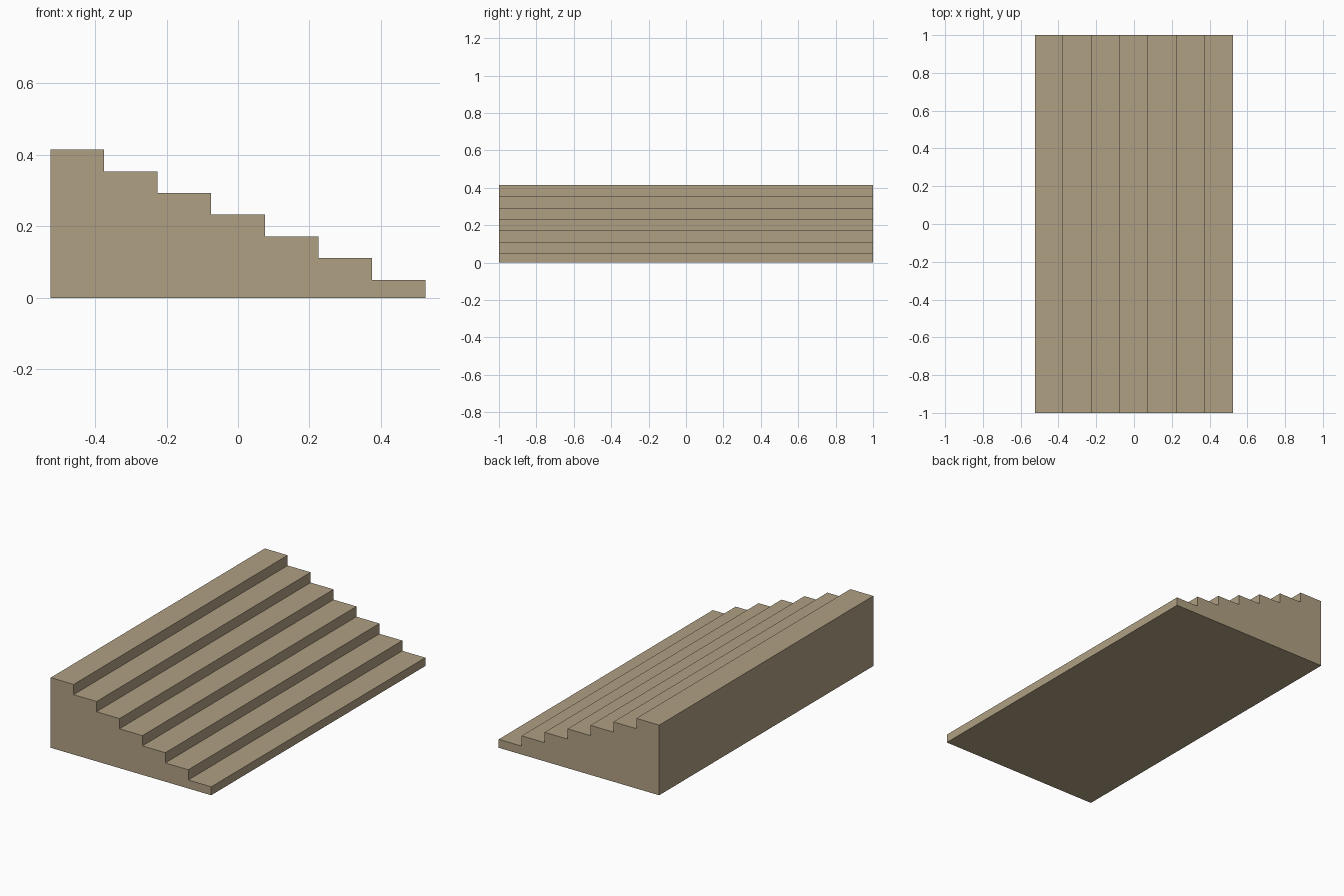
import bpy, bmesh

if "Cube" in bpy.data.objects:
    bpy.data.objects.remove(bpy.data.objects["Cube"])

STEPS, TREAD, BASE, RISE = 7, 0.15, 0.05, 0.0608
HALF_X = STEPS * TREAD / 2

# Stair profile in the xz plane, climbing towards -x
profile = [(-HALF_X, 0), (HALF_X, 0)]
for i in range(STEPS):
    z = BASE + i * RISE
    profile += [(HALF_X - i * TREAD, z), (HALF_X - (i + 1) * TREAD, z)]

# Extrude the profile along y into one solid block
bm = bmesh.new()
face = bm.faces.new([bm.verts.new((x, -1, z)) for x, z in profile])
result = bmesh.ops.extrude_face_region(bm, geom=[face], use_keep_orig=True)
moved = [g for g in result["geom"] if isinstance(g, bmesh.types.BMVert)]
bmesh.ops.translate(bm, verts=moved, vec=(0, 2, 0))
bmesh.ops.recalc_face_normals(bm, faces=bm.faces)

mesh = bpy.data.meshes.new("stairs")
bm.to_mesh(mesh)
bm.free()

# Sandstone colour
stone = bpy.data.materials.new("tan stone")
stone.diffuse_color = (0.434, 0.352, 0.227, 1)
stone.use_nodes = True
stone.node_tree.nodes["Principled BSDF"].inputs["Base Color"].default_value = stone.diffuse_color
mesh.materials.append(stone)

stairs = bpy.data.objects.new("stairs", mesh)
bpy.context.collection.objects.link(stairs)
